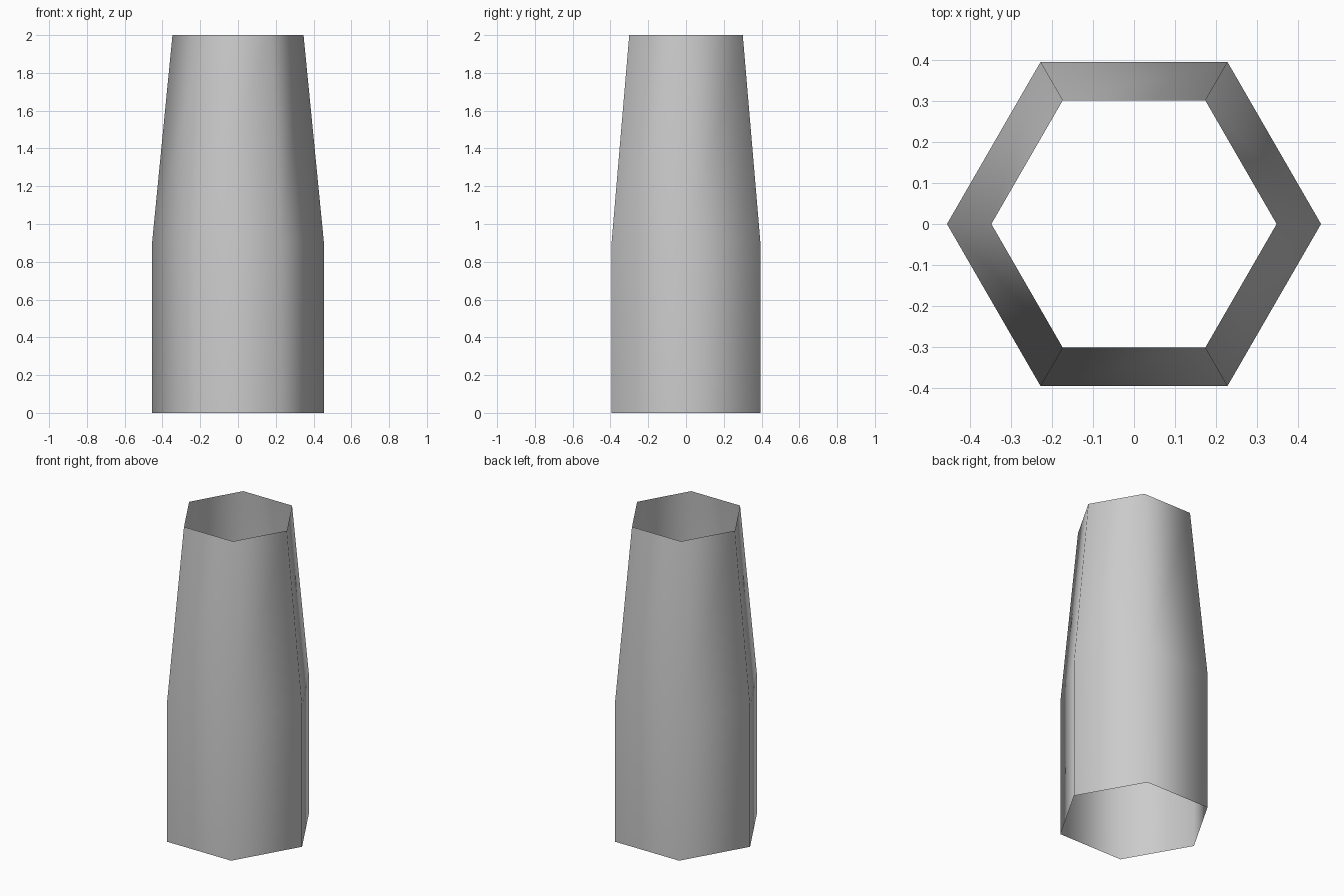
import bpy, bmesh
from math import cos, sin, tau

if "Cube" in bpy.data.objects:
    bpy.data.objects.remove(bpy.data.objects["Cube"])

SIDES = 6
PROFILE = [(0.455, 0.0), (0.455, 0.9), (0.347, 2.0)]  # radius, height

# Open-ended hexagonal sleeve: straight lower half, tapered upper half
bm = bmesh.new()
rings = [[bm.verts.new((r * cos(tau * i / SIDES), r * sin(tau * i / SIDES), z))
          for i in range(SIDES)] for r, z in PROFILE]
for low, high in zip(rings, rings[1:]):
    for i in range(SIDES):
        j = (i + 1) % SIDES
        face = bm.faces.new((low[i], low[j], high[j], high[i]))
        face.smooth = True

mesh = bpy.data.meshes.new("hexagonal_sleeve")
bm.to_mesh(mesh)
bm.free()
sleeve = bpy.data.objects.new("hexagonal_sleeve", mesh)
bpy.context.collection.objects.link(sleeve)
